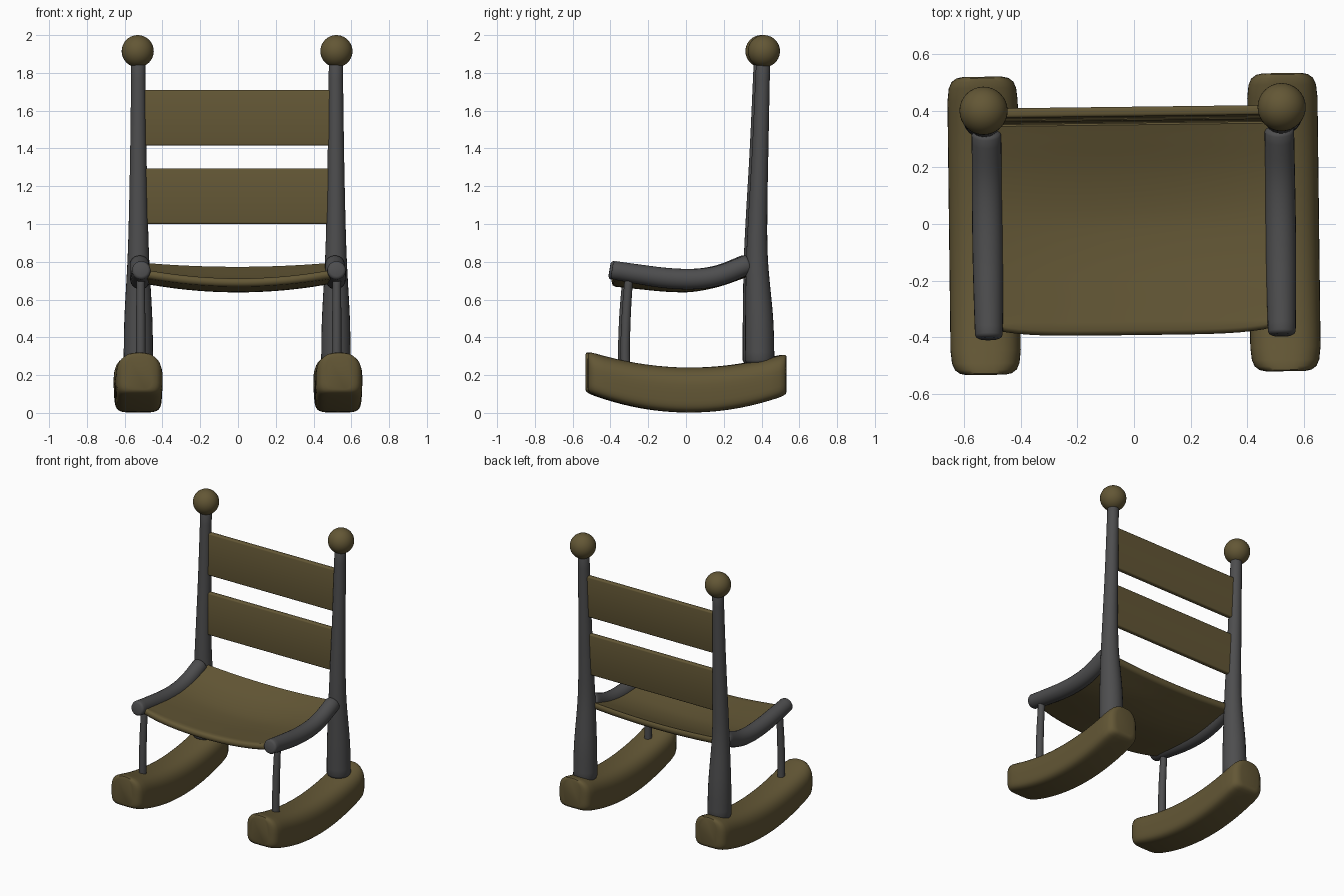
import bpy, bmesh, math
from mathutils import Vector

if "Cube" in bpy.data.objects:
    bpy.data.objects.remove(bpy.data.objects["Cube"])

TURN = math.radians(0.7)   # the whole chair sits very slightly turned


def material(name, rgb):
    m = bpy.data.materials.new(name)
    m.diffuse_color = (*rgb, 1)
    m.use_nodes = True
    m.node_tree.nodes["Principled BSDF"].inputs["Base Color"].default_value = m.diffuse_color
    return m


wood = material("olive brown wood", (0.125, 0.095, 0.036))
metal = material("dark grey", (0.075, 0.075, 0.077))


def finish(name, bm, mat, angle=50):
    bmesh.ops.recalc_face_normals(bm, faces=bm.faces)
    me = bpy.data.meshes.new(name)
    bm.to_mesh(me)
    bm.free()
    ob = bpy.data.objects.new(name, me)
    bpy.context.collection.objects.link(ob)
    me.materials.append(mat)
    ob.rotation_euler.z = TURN
    bpy.ops.object.select_all(action='DESELECT')
    ob.select_set(True)
    bpy.context.view_layer.objects.active = ob
    bpy.ops.object.shade_smooth_by_angle(angle=math.radians(angle))
    return ob


def loft(name, rings, mat, angle=50):
    """Skin a list of equal-length closed rings and cap both ends."""
    bm = bmesh.new()
    vs = [[bm.verts.new(p) for p in r] for r in rings]
    n = len(vs[0])
    for a, b in zip(vs, vs[1:]):
        for i in range(n):
            j = (i + 1) % n
            bm.faces.new((a[i], a[j], b[j], b[i]))
    bm.faces.new(vs[0])
    bm.faces.new(vs[-1])
    return finish(name, bm, mat, angle)


def smooth(keys, steps=5):
    """Catmull-Rom through key tuples."""
    k = [Vector(p) for p in keys]
    k = [2 * k[0] - k[1]] + k + [2 * k[-1] - k[-2]]
    out = []
    for a, b, c, d in zip(k, k[1:], k[2:], k[3:]):
        for s in range(steps):
            t = s / steps
            out.append(0.5 * (2 * b + (c - a) * t + (2 * a - 5 * b + 4 * c - d) * t * t
                              + (3 * b - a - 3 * c + d) * t ** 3))
    return out + [k[-2]]


def tube(name, x, keys, mat, sides=24):
    """Round bar in the plane at x; keys are (y, z, radius)."""
    pts = smooth(keys)
    # softly rounded ends
    d0, d1 = (pts[0] - pts[1]), (pts[-1] - pts[-2])
    for p, d, at in ((pts[0], d0, 0), (pts[-1], d1, len(pts) + 2)):
        u = Vector((d.x, d.y)).normalized() * p.z
        ends = [Vector((p.x + u.x * a, p.y + u.y * a, p.z * r)) for a, r in ((.17, .92), (.28, .7))]
        pts = ends[::-1] + pts if at == 0 else pts + ends
    rings = []
    for i, p in enumerate(pts):
        t = pts[min(i + 1, len(pts) - 1)] - pts[max(i - 1, 0)]
        t = Vector((t.x, t.y)).normalized()
        rings.append([])
        for s in range(sides):
            a = 2 * math.pi * s / sides
            c = p.z * math.sin(a)
            rings[-1].append((x + p.z * math.cos(a), p.x - t.y * c, p.y + t.x * c))
    return loft(name, rings, mat)


def rocker(name, x):
    ends = [(.526, .55, .85), (.521, .74, .94), (.508, .88, .985), (.485, .96, 1), (.44, 1, 1)]
    secs = [(-y, w, h) for y, w, h in ends]
    secs += [(-.44 + .88 * i / 16, 1, 1) for i in range(1, 16)] + ends[::-1]
    rings = []
    for y, w, h in secs:
        lo = .002 + .36 * y * y - .012 * y
        hi = .24 + .29 * y * y - .012 * y
        mid = lo + (hi - lo) * .5
        ring = []
        for s in range(40):
            a = 2 * math.pi * s / 40
            c, d = math.cos(a), math.sin(a)
            e = 2 / 2.6 if d > 0 else 2 / 5   # round top, boxier underside
            px = math.copysign(abs(c) ** e, c) * .124 * w
            pz = math.copysign(abs(d) ** e, d) * (hi - lo) / 2 * h
            ring.append((x + px, y, mid + pz))
        rings.append(ring)
    return loft(name, rings, wood)


# left and right frame parts
for side, sx in (("left", -1), ("right", 1)):
    rocker(side + "_rocker", sx * .529)
    tube(side + "_back_post", sx * .523,
         [(.384, .28, .078), (.381, .5, .074), (.370, .8, .058), (.374, 1.05, .050),
          (.387, 1.4, .043), (.402, 1.86, .037)], metal)
    tube(side + "_side_rail", sx * .517,
         [(-.385, .755, .049), (-.25, .733, .052), (-.1, .713, .054), (.05, .709, .054),
          (.18, .730, .053), (.32, .785, .052)], metal)
    tube(side + "_front_leg", sx * .519,
         [(-.327, .24, .025), (-.328, .36, .025), (-.322, .53, .024), (-.309, .71, .022)], metal, 16)
    # ball finial
    bm = bmesh.new()
    bmesh.ops.create_uvsphere(bm, u_segments=32, v_segments=20, radius=.085)
    bmesh.ops.translate(bm, verts=bm.verts, vec=(sx * .526, .406, 1.915))
    finish(side + "_ball_finial", bm, wood)

# sagging seat: curved band in side profile, lofted across x
line = smooth([(-.375, .735, 0), (-.25, .722, 0), (-.1, .708, 0), (.05, .706, 0),
               (.18, .724, 0), (.3, .757, 0), (.35, .772, 0)], 4)
half = .022
profile = [(p.x, p.y + half) for p in line]
profile += [(.358, .785), (.359, .765)]
profile += [(p.x, p.y - half) for p in reversed(line)]
profile += [(-.388, .72), (-.392, .737), (-.387, .751)]
rings = []
for i in range(25):
    u = -1 + i / 12
    rings.append([(u * .49, y + (.022 * u * u if y < -.37 else 0) * abs(u) ** 3,
                   z - (.045 - .025 * max(0, y) / .36) * (1 - u * u)) for y, z in profile])
loft("seat", rings, wood)

# back slats, leaning with the posts
for name, z0, z1 in (("lower_back_slat", 1.0, 1.295), ("upper_back_slat", 1.415, 1.71)):
    sec = []
    for cy, cz, start in ((1, 1, 0), (-1, 1, 90), (-1, -1, 180), (1, -1, 270)):
        for k in range(4):
            a = math.radians(start + 30 * k)
            z = (z0 + z1) / 2 + cz * ((z1 - z0) / 2 - .01) + .01 * math.sin(a)
            sec.append((.377 + (z - 1.15) * .036 + cy * .007 + .01 * math.cos(a), z))
    loft(name, [[(x, y, z) for y, z in sec] for x in (-.5, .5)], wood)
